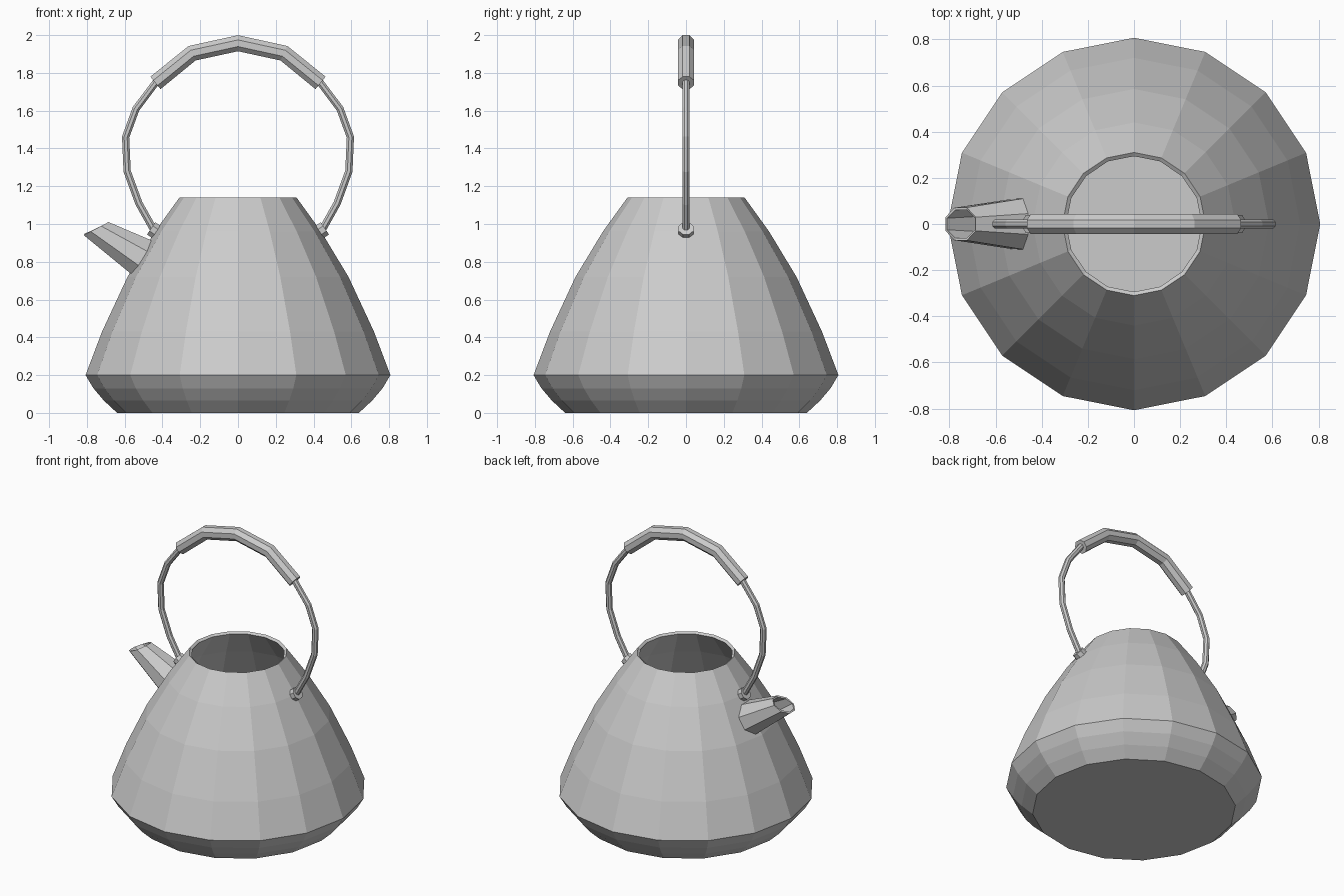
import bpy
import bmesh
import math
from mathutils import Vector

cube = bpy.data.objects.get("Cube")
if cube:
    bpy.data.objects.remove(cube, do_unlink=True)

GREY = (0.6, 0.6, 0.6, 1)
metal = bpy.data.materials.new("grey_metal")
metal.use_nodes = True
metal.diffuse_color = GREY
metal.node_tree.nodes["Principled BSDF"].inputs["Base Color"].default_value = GREY


def ring(center, axis_a, axis_b, sides, turn=0.0):
    """Points of an ellipse spanned by two half-axes."""
    angles = [math.tau * (i + turn) / sides for i in range(sides)]
    return [center + axis_a * math.cos(t) + axis_b * math.sin(t) for t in angles]


def loft(name, rings, cap_start=True, cap_end=True, wall=0.0):
    """Skin a list of rings; an optional wall thickness grows inward."""
    bm = bmesh.new()
    loops = [[bm.verts.new(p) for p in r] for r in rings]
    n = len(loops[0])
    for low, high in zip(loops, loops[1:]):
        for i in range(n):
            j = (i + 1) % n
            bm.faces.new((low[i], low[j], high[j], high[i]))
    if cap_start:
        bm.faces.new(loops[0][::-1])
    if cap_end:
        bm.faces.new(loops[-1])
    bmesh.ops.recalc_face_normals(bm, faces=bm.faces)
    mesh = bpy.data.meshes.new(name)
    bm.to_mesh(mesh)
    bm.free()
    mesh.materials.append(metal)
    obj = bpy.data.objects.new(name, mesh)
    bpy.context.collection.objects.link(obj)
    if wall:
        mod = obj.modifiers.new("wall", "SOLIDIFY")
        mod.thickness = wall
        mod.offset = -1
    return obj


def tube(name, path, radius, sides=8):
    """Sweep a polygon along an (x, z) path with mitred corners."""
    pts = [Vector((x, 0, z)) for x, z in path]
    side = Vector((0, 1, 0))
    rings = []
    for i, p in enumerate(pts):
        before = (p - pts[max(i - 1, 0)]).normalized()
        after = (pts[min(i + 1, len(pts) - 1)] - p).normalized()
        across = (before + after).normalized().cross(side)
        rings.append(ring(p, across * radius, side * radius, sides, 0.5))
    return loft(name, rings)


# Open, faceted kettle body
profile = [(0.64, 0), (0.71, 0.065), (0.765, 0.13), (0.807, 0.2),
           (0.72, 0.43), (0.585, 0.72), (0.44, 0.96), (0.31, 1.14)]
X, Y = Vector((1, 0, 0)), Vector((0, 1, 0))
loft("kettle_body", [ring(Vector((0, 0, z)), X * r, Y * r, 16) for r, z in profile],
     cap_end=False, wall=0.02)

# Hollow tapered spout: each end given by its lower and upper points
spout_rings = []
for low, high, half_width in [((-0.535, 0.725), (-0.455, 0.9), 0.108),
                              ((-0.81, 0.95), (-0.69, 1.0), 0.065)]:
    a, b = Vector((low[0], 0, low[1])), Vector((high[0], 0, high[1]))
    grow = 1 / math.cos(math.pi / 8)
    spout_rings.append(ring((a + b) / 2, (b - a) / 2 * grow, Y * half_width, 8, 0.5))
loft("spout", spout_rings, cap_start=False, cap_end=False, wall=0.012)

# Wire hoop and thicker grip
hoop = [(0.435, 0.95), (0.525, 1.11), (0.587, 1.28), (0.595, 1.46), (0.54, 1.61),
        (0.437, 1.747), (0.243, 1.904)]
hoop_path = [(-x, z) for x, z in hoop] + [(0, 1.957)] + hoop[::-1]
tube("handle_wire", hoop_path, 0.021)
tube("handle_grip", hoop_path[5:10], 0.046)

# Knobs where the hoop meets the body
for label, s in (("left", 1), ("right", -1)):
    tube(label + "_handle_knob", [(s * 0.42, 0.95), (s * 0.46, 0.977)], 0.042)
